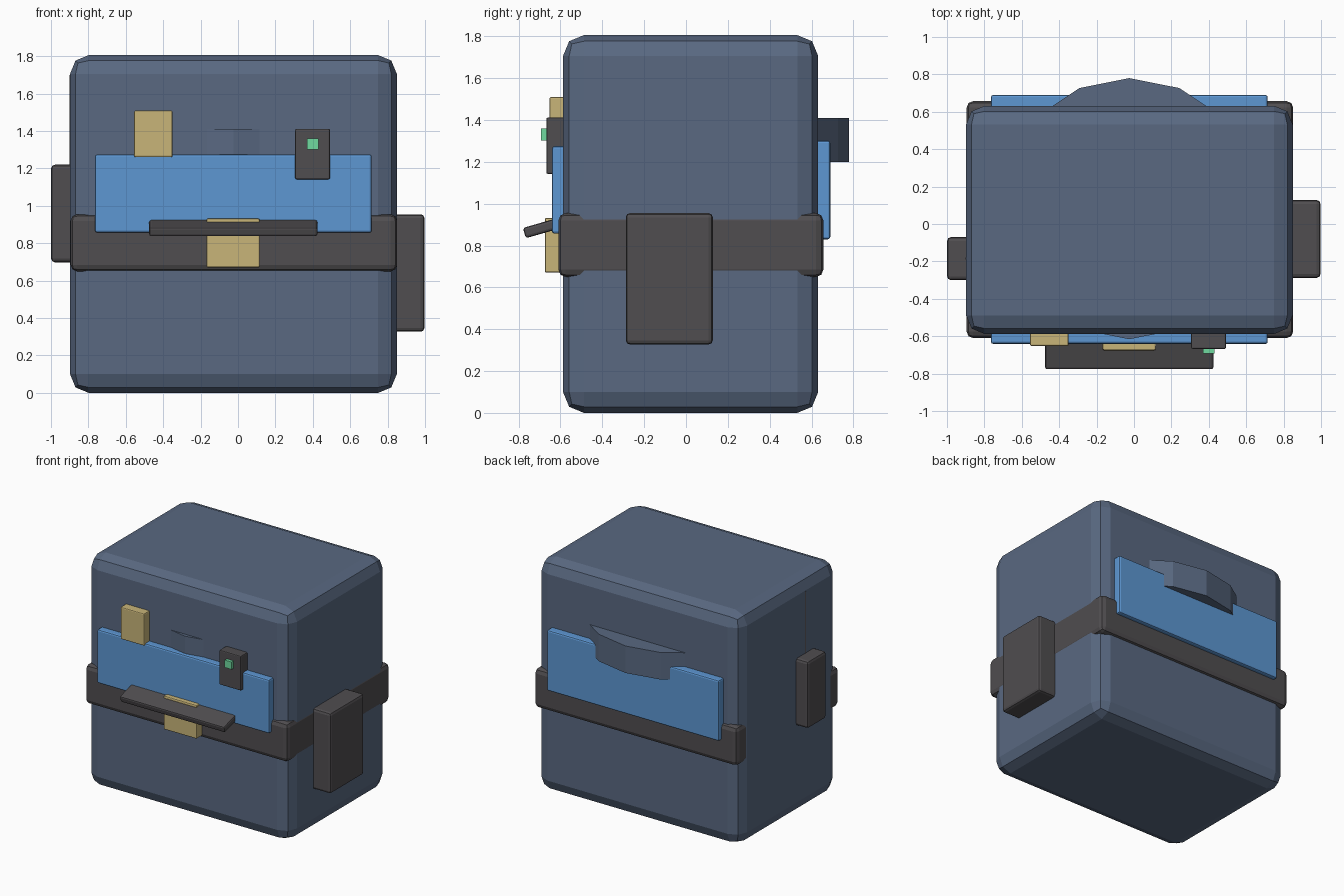
import bpy
import math

if "Cube" in bpy.data.objects:
    bpy.data.objects.remove(bpy.data.objects["Cube"])


def material(name, rgb):
    m = bpy.data.materials.new(name)
    m.diffuse_color = (*rgb, 1)
    m.use_nodes = True
    m.node_tree.nodes["Principled BSDF"].inputs["Base Color"].default_value = m.diffuse_color
    return m


NAVY = material("navy", (0.10, 0.14, 0.22))
BLUE = material("blue", (0.11, 0.31, 0.65))
DARK = material("dark", (0.08, 0.075, 0.08))
TAN = material("tan", (0.58, 0.46, 0.19))
GREEN = material("green", (0.16, 0.70, 0.35))


def box(name, x, y, z, mat, bevel=0.012, segments=2, tilt=0.0):
    """Bevelled box from (min, max) ranges, optionally tilted about x."""
    ranges = (x, y, z)
    bpy.ops.mesh.primitive_cube_add(size=1, location=[(a + b) / 2 for a, b in ranges])
    o = bpy.context.object
    o.name = name
    o.scale = [b - a for a, b in ranges]
    bpy.ops.object.transform_apply(location=False, rotation=False, scale=True)
    o.rotation_euler.x = tilt
    o.data.materials.append(mat)
    if bevel:
        mod = o.modifiers.new("bevel", 'BEVEL')
        mod.width = bevel
        mod.segments = segments
    return o


def cylinder(name, radius, z, loc, sides, mat):
    bpy.ops.mesh.primitive_cylinder_add(
        vertices=sides, radius=radius, depth=z[1] - z[0],
        location=(loc[0], loc[1], (z[0] + z[1]) / 2))
    o = bpy.context.object
    o.name = name
    o.data.materials.append(mat)
    return o


# Main pack body and the belt around it
box("body", (-0.898, 0.849), (-0.588, 0.632), (0, 1.806), NAVY, 0.10)
box("belt", (-0.895, 0.851), (-0.61, 0.657), (0.65, 0.955), DARK, 0.035)

# Wide disc passing through the body, showing at front and back
cylinder("inner_disc", 0.698, (1.20, 1.41), (-0.025, 0.082), 16, NAVY)

# Front and back panels
box("front_panel", (-0.765, 0.715), (-0.641, -0.56), (0.857, 1.275), BLUE)
box("back_panel", (-0.765, 0.715), (0.60, 0.69), (0.83, 1.302), BLUE)

# Side pouches
box("right_pouch", (0.80, 0.997), (-0.288, 0.128), (0.327, 0.955), DARK, 0.02)
box("left_pouch", (-0.999, -0.84), (-0.30, -0.07), (0.698, 1.22), DARK, 0.02)

# Thin rod just breaking the left side surface
cylinder("side_rod", 0.012, (1.15, 1.70), (-0.89, -0.185), 8, DARK)

# Front details
box("tag", (-0.555, -0.35), (-0.653, -0.58), (1.26, 1.51), TAN, 0.008)
box("buckle", (-0.168, 0.116), (-0.675, -0.58), (0.67, 0.932), TAN, 0.008)
box("device", (0.306, 0.492), (-0.668, -0.58), (1.142, 1.412), DARK, 0.008)
box("device_light", (0.37, 0.43), (-0.693, -0.65), (1.302, 1.36), GREEN, 0)
box("front_flap", (-0.475, 0.425), (-0.776, -0.61), (0.857, 0.908), DARK, 0.012,
    tilt=math.radians(16))
